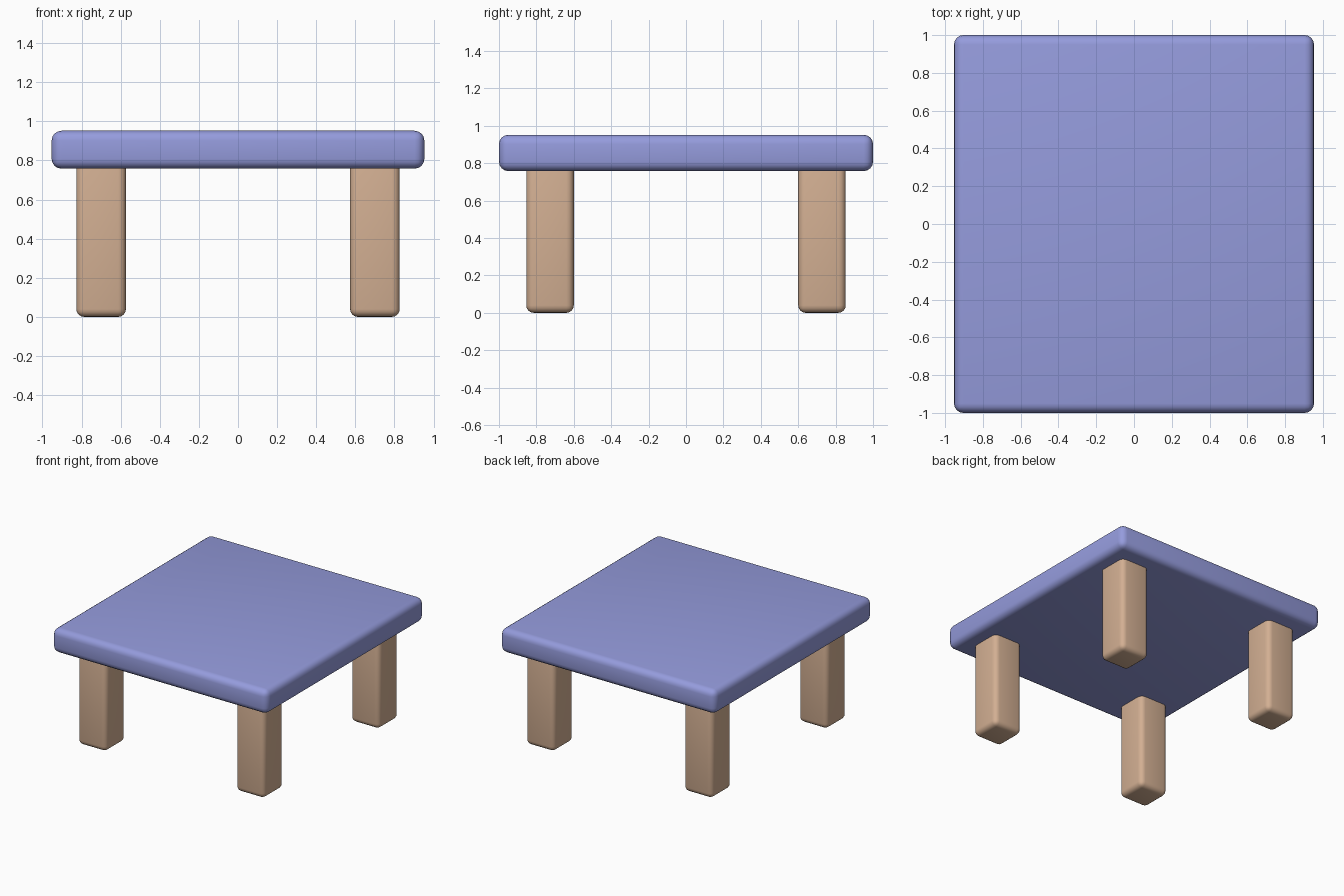
import bpy

if "Cube" in bpy.data.objects:
    bpy.data.objects.remove(bpy.data.objects["Cube"])


def material(name, color):
    mat = bpy.data.materials.new(name)
    mat.diffuse_color = color
    mat.use_nodes = True
    mat.node_tree.nodes["Principled BSDF"].inputs["Base Color"].default_value = mat.diffuse_color
    return mat


def rounded_box(name, center, size, radius, mat):
    bpy.ops.mesh.primitive_cube_add(size=1, location=center)
    obj = bpy.context.object
    obj.name = name
    obj.scale = size
    bpy.ops.object.transform_apply(location=False, rotation=False, scale=True)
    bevel = obj.modifiers.new("rounded_edges", 'BEVEL')
    bevel.width = radius
    bevel.segments = 4
    bpy.ops.object.modifier_apply(modifier=bevel.name)
    bpy.ops.object.shade_smooth_by_angle()
    obj.data.materials.append(mat)
    return obj


blue = material("blue_paint", (0.30, 0.33, 0.72, 1))
wood = material("light_wood", (0.65, 0.43, 0.29, 1))

# Table top slab
rounded_box("table_top", (0, 0, 0.855), (1.906, 2.0, 0.194), 0.05, blue)

# Four square legs, set slightly into the underside of the top
leg_top = 0.80
for side, sx in (("left", -1), ("right", 1)):
    for end, sy in (("front", -1), ("back", 1)):
        rounded_box(f"{end}_{side}_leg", (sx * 0.70, sy * 0.727, leg_top / 2),
                    (0.254, 0.254, leg_top), 0.04, wood)
